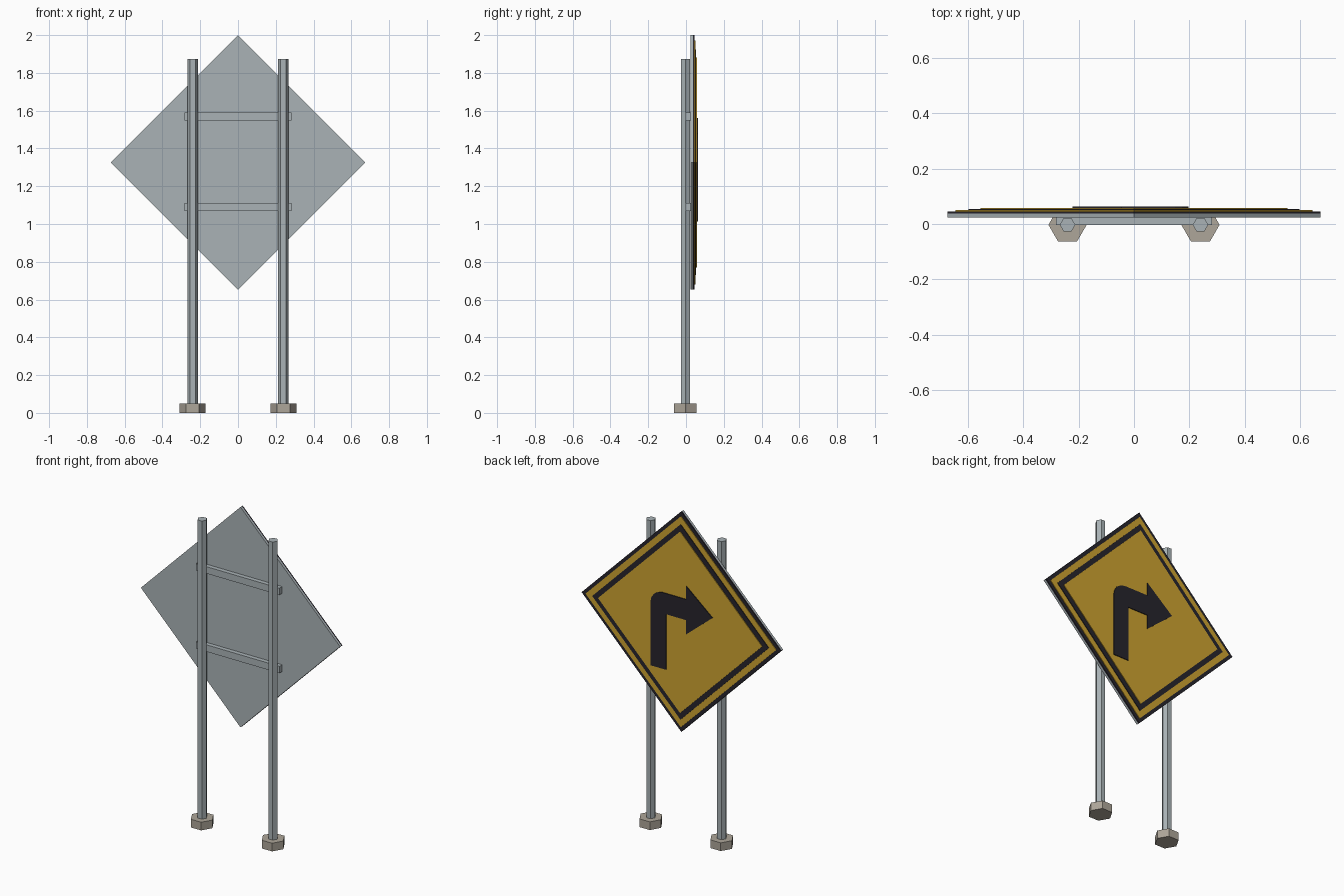
import bpy, bmesh
from math import cos, sin, pi
from mathutils import Vector

if "Cube" in bpy.data.objects:
    bpy.data.objects.remove(bpy.data.objects["Cube"])


def material(name, rgb):
    m = bpy.data.materials.new(name)
    m.diffuse_color = (*rgb, 1)
    m.use_nodes = True
    m.node_tree.nodes["Principled BSDF"].inputs["Base Color"].default_value = m.diffuse_color
    return m


STEEL = material("steel", (0.40, 0.45, 0.47))
STONE = material("concrete", (0.42, 0.38, 0.32))
BLACK = material("black", (0.02, 0.018, 0.025))
YELLOW = material("yellow", (0.62, 0.37, 0.03))


def prism(name, outline, direction, mat):
    """Extrude a flat outline of 3D points along direction."""
    bm = bmesh.new()
    face = bm.faces.new([bm.verts.new(p) for p in outline])
    ext = bmesh.ops.extrude_face_region(bm, geom=[face], use_keep_orig=True)
    verts = [g for g in ext["geom"] if isinstance(g, bmesh.types.BMVert)]
    bmesh.ops.translate(bm, verts=verts, vec=Vector(direction))
    bmesh.ops.recalc_face_normals(bm, faces=bm.faces)
    me = bpy.data.meshes.new(name)
    bm.to_mesh(me)
    bm.free()
    me.materials.append(mat)
    ob = bpy.data.objects.new(name, me)
    bpy.context.collection.objects.link(ob)
    return ob


def hex_post(name, x, radius, z0, z1, mat):
    ring = [(x + radius * cos(i * pi / 3), -0.003 + radius * sin(i * pi / 3), z0)
            for i in range(6)]
    prism(name, ring, (0, 0, z1 - z0), mat)


def plate(name, points, y0, y1, mat):
    prism(name, [(x, y0, z) for x, z in points], (0, y1 - y0, 0), mat)


# Posts and feet
for side, x in (("left", -0.24), ("right", 0.24)):
    hex_post(side + "_foot", x, 0.069, 0, 0.05, STONE)
    hex_post(side + "_post", x, 0.028, 0.04, 1.873, STEEL)

# Cross rails
for name, z in (("lower_rail", 1.09), ("upper_rail", 1.568)):
    plate(name, [(-0.282, z - 0.021), (0.282, z - 0.021),
                 (0.282, z + 0.021), (-0.282, z + 0.021)], -0.003, 0.024, STEEL)

# Diamond sign built from stacked plates
CZ = 1.326
layers = [("sign_backing", 0.674, 0.024, 0.038, STEEL),
          ("outer_border", 0.674, 0.038, 0.046, BLACK),
          ("yellow_band", 0.645, 0.046, 0.050, YELLOW),
          ("inner_border", 0.597, 0.050, 0.054, BLACK),
          ("yellow_field", 0.555, 0.054, 0.058, YELLOW)]
for name, r, y0, y1, mat in layers:
    plate(name, [(r, CZ), (0, CZ + r), (-r, CZ), (0, CZ - r)], y0, y1, mat)

# Turn arrow with a rounded outer bend
bend = [(0.117 + 0.08 * cos(a * pi / 8), 1.399 + 0.08 * sin(a * pi / 8)) for a in range(5)]
arrow = [(0.092, 1.013), (0.197, 1.013), *bend,
         (-0.045, 1.479), (-0.045, 1.56), (-0.222, 1.413),
         (-0.045, 1.266), (-0.045, 1.353), (0.092, 1.353)]
plate("turn_arrow", arrow, 0.058, 0.063, BLACK)
